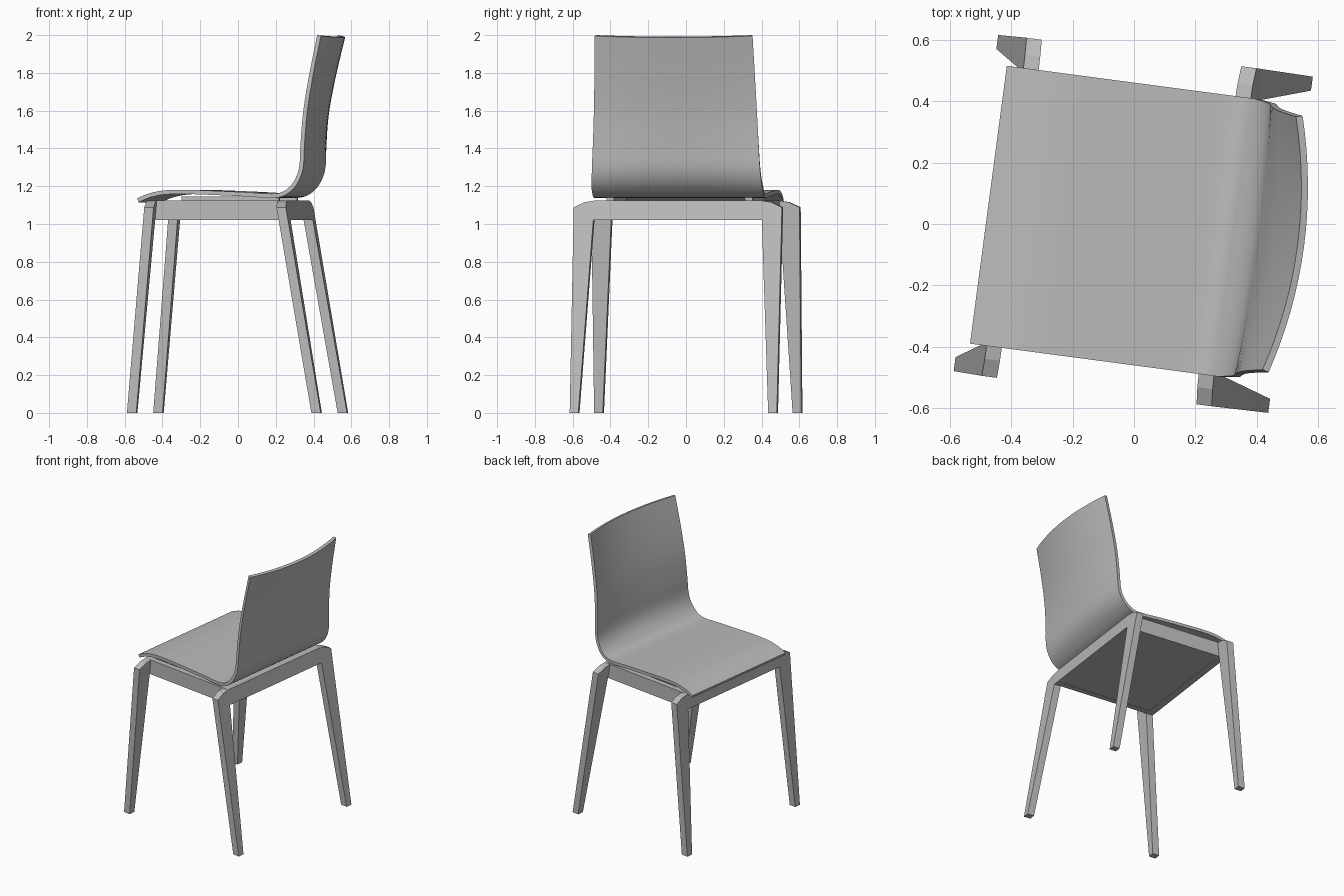
import bpy, bmesh, math

cube = bpy.data.objects.get("Cube")
if cube:
    bpy.data.objects.remove(cube, do_unlink=True)

TURN = math.radians(-7.55)      # the whole chair is turned slightly
SEAT_HALF = 0.457
SHELL = 0.022

grey = bpy.data.materials.new("grey")
grey.use_nodes = True
grey.diffuse_color = (0.5, 0.5, 0.5, 1)
grey.node_tree.nodes["Principled BSDF"].inputs["Base Color"].default_value = (0.5, 0.5, 0.5, 1)


def make(name, bm):
    bmesh.ops.recalc_face_normals(bm, faces=bm.faces)
    mesh = bpy.data.meshes.new(name)
    bm.to_mesh(mesh)
    bm.free()
    mesh.materials.append(grey)
    ob = bpy.data.objects.new(name, mesh)
    ob.rotation_euler.z = TURN
    bpy.context.collection.objects.link(ob)
    return ob


def box(name, lo, hi):
    bm = bmesh.new()
    bmesh.ops.create_cube(bm, size=1)
    for v in bm.verts:
        v.co = [(a + b) / 2 + c * (b - a) for a, b, c in zip(lo, hi, v.co)]
    return make(name, bm)


# Arched frames: two tapering legs joined by a rail, leaning outward to the feet
def arch(name, top, foot, thick):
    half = [(0.507, 0), (0.553, 0), (0.556, 1.088), (0.5, 1.115), (0.44, 1.125)]
    inner = (0.45, 1.02)
    outline = [inner] + half + [(-y, z) for y, z in reversed(half)] + [(-inner[0], inner[1])]
    bm = bmesh.new()
    face = bm.faces.new([bm.verts.new((0, y, z)) for y, z in outline])
    moved = bmesh.ops.extrude_face_region(bm, geom=[face])["geom"]
    bmesh.ops.translate(bm, vec=(thick, 0, 0), verts=[g for g in moved if isinstance(g, bmesh.types.BMVert)])
    for v in bm.verts:
        v.co.x += foot + (top - foot) * v.co.z / 1.125
    bmesh.ops.triangulate(bm, faces=[f for f in bm.faces if len(f.verts) > 4])
    return make(name, bm)


arch("front_legs", -0.424, -0.52, 0.05)
arch("rear_legs", 0.273, 0.465, 0.05)

# Side rails, spacers under the shell and the closing panel
for name, s in (("left", 1), ("right", -1)):
    y0, y1 = sorted((0.41 * s, 0.45 * s))
    box(name + "_rail", (-0.39, y0, 1.02), (0.31, y1, 1.125))
    y0, y1 = sorted((0.35 * s, 0.39 * s))
    box(name + "_spacer", (-0.25, y0, 1.1), (0.27, y1, 1.145))
box("under_panel", (-0.39, -0.42, 1.022), (0.30, 0.42, 1.04))


# Seat and back in one bent shell
def smooth_path(pts, steps):
    ext = [pts[0]] + pts + [pts[-1]]
    out = []
    for i in range(1, len(ext) - 2):
        a, b, c, d = ext[i - 1:i + 3]
        for k in range(steps):
            t = k / steps
            out.append([0.5 * (2 * q + (r - p) * t + (2 * p - 5 * q + 4 * r - s) * t * t
                        + (3 * q - p - 3 * r + s) * t ** 3) for p, q, r, s in zip(a, b, c, d)])
    return out + [list(pts[-1])]


profile = [(-0.479, 1.135), (-0.42, 1.16), (-0.34, 1.177), (-0.24, 1.181), (-0.1, 1.177),
           (0.1, 1.168), (0.24, 1.16), (0.30, 1.171), (0.345, 1.207), (0.375, 1.26),
           (0.388, 1.32), (0.392, 1.42), (0.406, 1.6), (0.438, 1.8), (0.478, 2.0)]
COLS = 16
bm = bmesh.new()
rows = []
for x, z in smooth_path(profile, 4):
    rise = max(0, (z - 1.2) / 0.8)
    half = SEAT_HALF - 0.041 * rise ** 0.7
    row = []
    for j in range(COLS + 1):
        t = 2 * j / COLS - 1
        hollow = 1 - t * t       # the back curves around the sitter
        row.append(bm.verts.new((x + 0.06 * rise ** 0.7 * hollow, t * half, z - 0.008 * rise * hollow)))
    rows.append(row)
for a, b in zip(rows, rows[1:]):
    for j in range(COLS):
        bm.faces.new((a[j], b[j], b[j + 1], a[j + 1]))
shell = make("seat_shell", bm)
# Thicken away from the sitter, whichever way the normals face
up = shell.data.polygons[0].normal.z > 0
solid = shell.modifiers.new("thickness", "SOLIDIFY")
solid.thickness = SHELL
solid.offset = -1 if up else 1

bpy.context.view_layer.objects.active = shell
for ob in bpy.context.selected_objects:
    ob.select_set(False)
shell.select_set(True)
bpy.ops.object.modifier_apply(modifier=solid.name)
bpy.ops.object.shade_smooth_by_angle(angle=math.radians(35))
